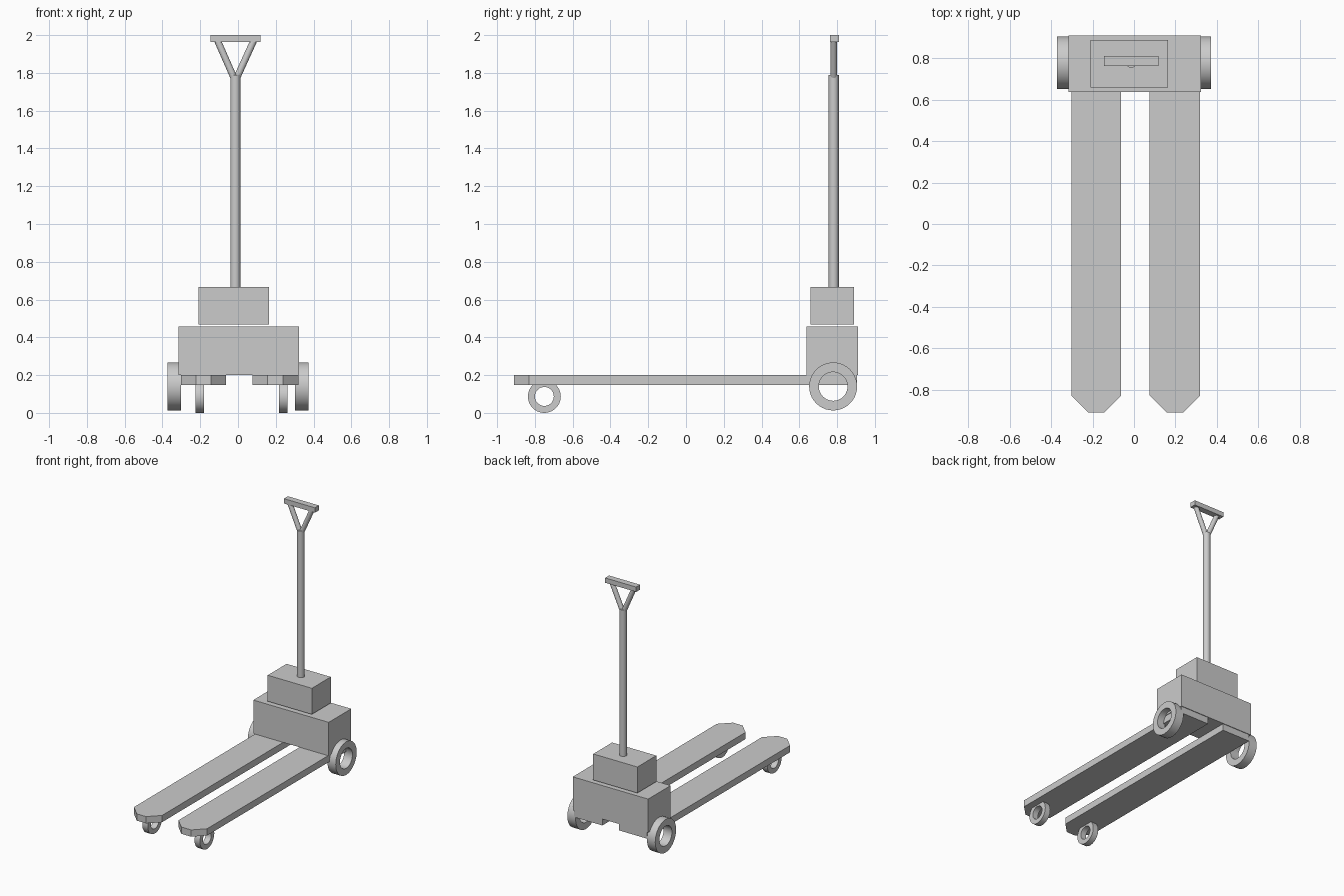
import bpy
import bmesh
import math
from mathutils import Matrix, Vector

cube = bpy.data.objects.get("Cube")
if cube:
    bpy.data.objects.remove(cube, do_unlink=True)

# Single painted-metal grey
grey = bpy.data.materials.new("plain_grey")
grey.use_nodes = True
colour = (0.6, 0.6, 0.6, 1)
grey.diffuse_color = colour
grey.node_tree.nodes["Principled BSDF"].inputs["Base Color"].default_value = colour


def finish(name, bm, smooth=False):
    bmesh.ops.recalc_face_normals(bm, faces=bm.faces)
    mesh = bpy.data.meshes.new(name)
    bm.to_mesh(mesh)
    bm.free()
    mesh.materials.append(grey)
    obj = bpy.data.objects.new(name, mesh)
    bpy.context.collection.objects.link(obj)
    if smooth:
        bpy.ops.object.select_all(action="DESELECT")
        obj.select_set(True)
        bpy.context.view_layer.objects.active = obj
        bpy.ops.object.shade_smooth_by_angle(angle=math.radians(35))
    return obj


def box(name, low, high):
    low, high = Vector(low), Vector(high)
    bm = bmesh.new()
    size = Matrix.Diagonal((high - low).to_4d())
    size[3][3] = 1
    bmesh.ops.create_cube(bm, size=1, matrix=Matrix.Translation((low + high) / 2) @ size)
    return finish(name, bm)


def rod(name, start, end, radius, sides=24):
    start, end = Vector(start), Vector(end)
    axis = end - start
    turn = axis.to_track_quat("Z", "Y").to_matrix().to_4x4()
    bm = bmesh.new()
    bmesh.ops.create_cone(bm, cap_ends=True, segments=sides, radius1=radius, radius2=radius,
                          depth=axis.length, matrix=Matrix.Translation((start + end) / 2) @ turn)
    return finish(name, bm, True)


def wheel(name, x0, x1, y, z, outer, inner, sides=40):
    # Spin a rectangular section around the axle to make an open ring
    bm = bmesh.new()
    corners = [(x0, inner), (x1, inner), (x1, outer), (x0, outer)]
    verts = [bm.verts.new((x, y, z + r)) for x, r in corners]
    edges = [bm.edges.new((verts[i], verts[(i + 1) % 4])) for i in range(4)]
    bmesh.ops.spin(bm, geom=verts + edges, cent=(0, y, z), axis=(1, 0, 0),
                   angle=math.tau, steps=sides, use_merge=True)
    bmesh.ops.remove_doubles(bm, verts=bm.verts, dist=0.0001)
    return finish(name, bm, True)


def fork(name, x0, x1):
    # Flat blade with a clipped tip
    cut, tip, back = 0.08, -0.91, 0.905
    outline = [(x0, back), (x0, tip + cut), (x0 + cut, tip),
               (x1 - cut, tip), (x1, tip + cut), (x1, back)]
    bm = bmesh.new()
    face = bm.faces.new([bm.verts.new((x, y, 0.148)) for x, y in outline])
    top = bmesh.ops.extrude_face_region(bm, geom=[face])["geom"]
    bmesh.ops.translate(bm, vec=(0, 0, 0.052),
                        verts=[v for v in top if isinstance(v, bmesh.types.BMVert)])
    return finish(name, bm)


# Forks with their load rollers
fork("right_fork", -0.302, -0.063)
fork("left_fork", 0.076, 0.319)
wheel("right_roller", -0.226, -0.18, -0.75, 0.087, 0.087, 0.05)
wheel("left_roller", 0.217, 0.263, -0.75, 0.087, 0.087, 0.05)

# Body and pump housing
box("body", (-0.316, 0.637, 0.2), (0.324, 0.91, 0.457))
box("pump_housing", (-0.21, 0.66, 0.467), (0.165, 0.889, 0.667))

# Rear wheels
wheel("right_rear_wheel", -0.373, -0.303, 0.779, 0.14, 0.127, 0.076)
wheel("left_rear_wheel", 0.303, 0.373, 0.779, 0.14, 0.127, 0.076)

# Steering pole and forked grip
rod("pole", (-0.014, 0.782, 0.66), (-0.014, 0.782, 1.79), 0.027)
rod("right_grip_strut", (-0.02, 0.782, 1.77), (-0.108, 0.782, 1.97), 0.018)
rod("left_grip_strut", (-0.008, 0.782, 1.77), (0.083, 0.782, 1.97), 0.018)
box("grip_bar", (-0.145, 0.763, 1.963), (0.119, 0.811, 2.0))
